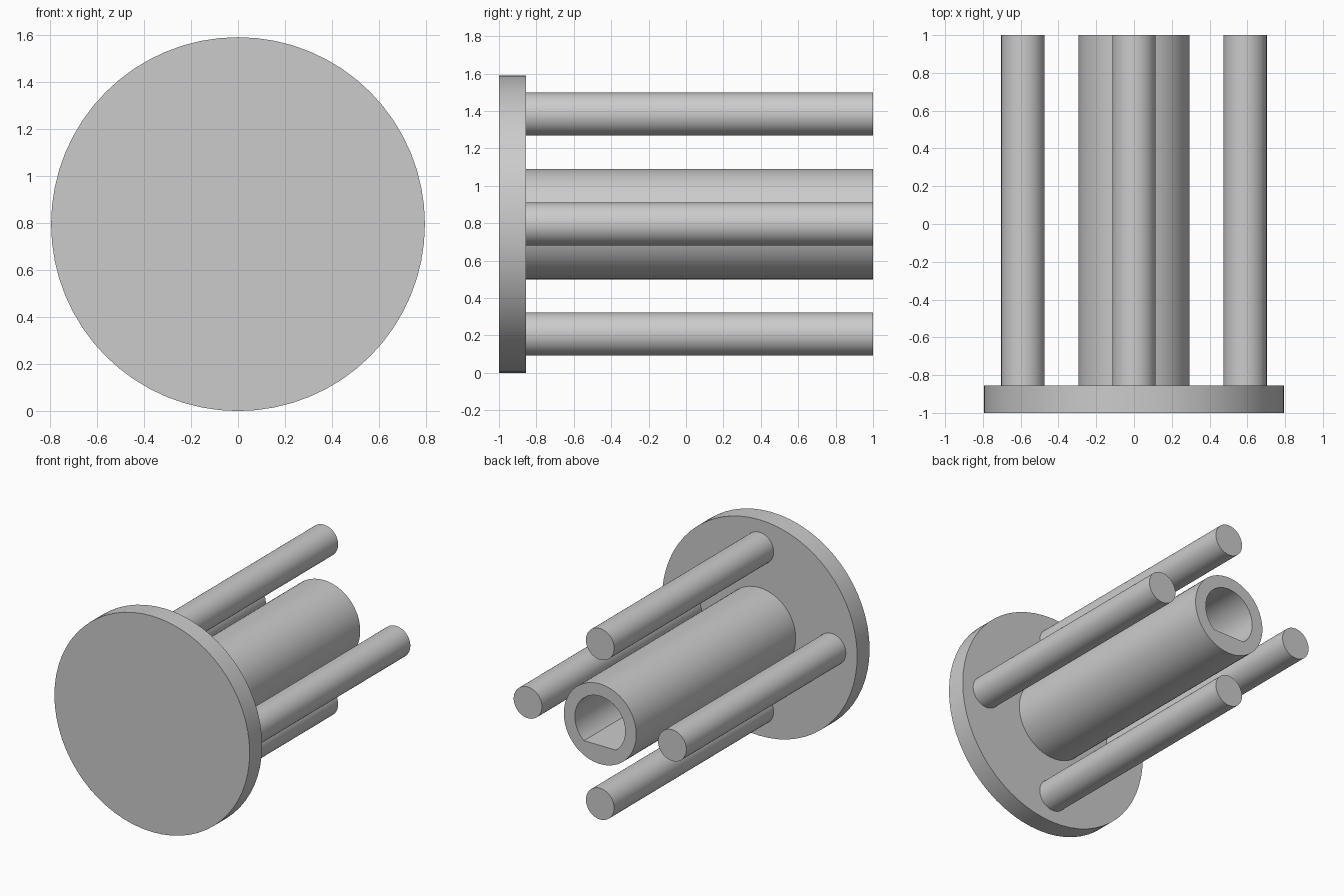
import bpy
import math

cube = bpy.data.objects.get("Cube")
if cube:
    bpy.data.objects.remove(cube, do_unlink=True)

grey = bpy.data.materials.new("plain grey")
grey.use_nodes = True
colour = (0.6, 0.6, 0.6, 1)
grey.diffuse_color = colour
grey.node_tree.nodes["Principled BSDF"].inputs["Base Color"].default_value = colour

CENTRE_Z = 0.795
PLATE_BACK = -0.855
SIDES = 64


def finish(obj, name):
    obj.name = name
    obj.data.materials.append(grey)
    bpy.ops.object.select_all(action='DESELECT')
    obj.select_set(True)
    bpy.context.view_layer.objects.active = obj
    bpy.ops.object.shade_smooth_by_angle(angle=math.radians(30))


def rod(name, radius, y0, y1, x=0, z=0):
    """Solid cylinder along y, offset from the plate axis."""
    bpy.ops.mesh.primitive_cylinder_add(
        vertices=SIDES, radius=radius, depth=y1 - y0,
        location=(x, (y0 + y1) / 2, CENTRE_Z + z), rotation=(math.pi / 2, 0, 0))
    finish(bpy.context.object, name)


# Round base plate
rod("base_plate", 0.795, -1, PLATE_BACK)

# Four pins around the axis
for name, x, z in (("top", 0, 1), ("bottom", 0, -1), ("left", 1, 0), ("right", -1, 0)):
    rod(name + "_pin", 0.115, PLATE_BACK, 1, x * 0.588, z * 0.588)

# Central sleeve with a D-shaped bore, flat at the bottom
OUTER, BORE, FLAT = 0.295, 0.205, 0.158
half = math.acos(FLAT / BORE)
start, sweep = -math.pi / 2 + half, 2 * (math.pi - half)
outer = [(OUTER * math.cos(a), OUTER * math.sin(a))
         for a in (math.tau * i / SIDES for i in range(SIDES))]
bore = [(BORE * math.cos(a), BORE * math.sin(a))
        for a in (start + sweep * i / SIDES for i in range(SIDES + 1))]

curve = bpy.data.curves.new("sleeve", 'CURVE')
curve.dimensions = '2D'
curve.fill_mode = 'BOTH'
curve.extrude = (1 - PLATE_BACK) / 2
for ring in (outer, bore):
    spline = curve.splines.new('POLY')
    spline.points.add(len(ring) - 1)
    for point, (x, z) in zip(spline.points, ring):
        point.co = (x, z, 0, 1)
    spline.use_cyclic_u = True
sleeve = bpy.data.objects.new("sleeve", curve)
bpy.context.collection.objects.link(sleeve)
sleeve.rotation_euler.x = math.pi / 2
sleeve.location = (0, (1 + PLATE_BACK) / 2, CENTRE_Z)
bpy.ops.object.select_all(action='DESELECT')
sleeve.select_set(True)
bpy.context.view_layer.objects.active = sleeve
bpy.ops.object.convert(target='MESH')
finish(bpy.context.object, "central_sleeve")
